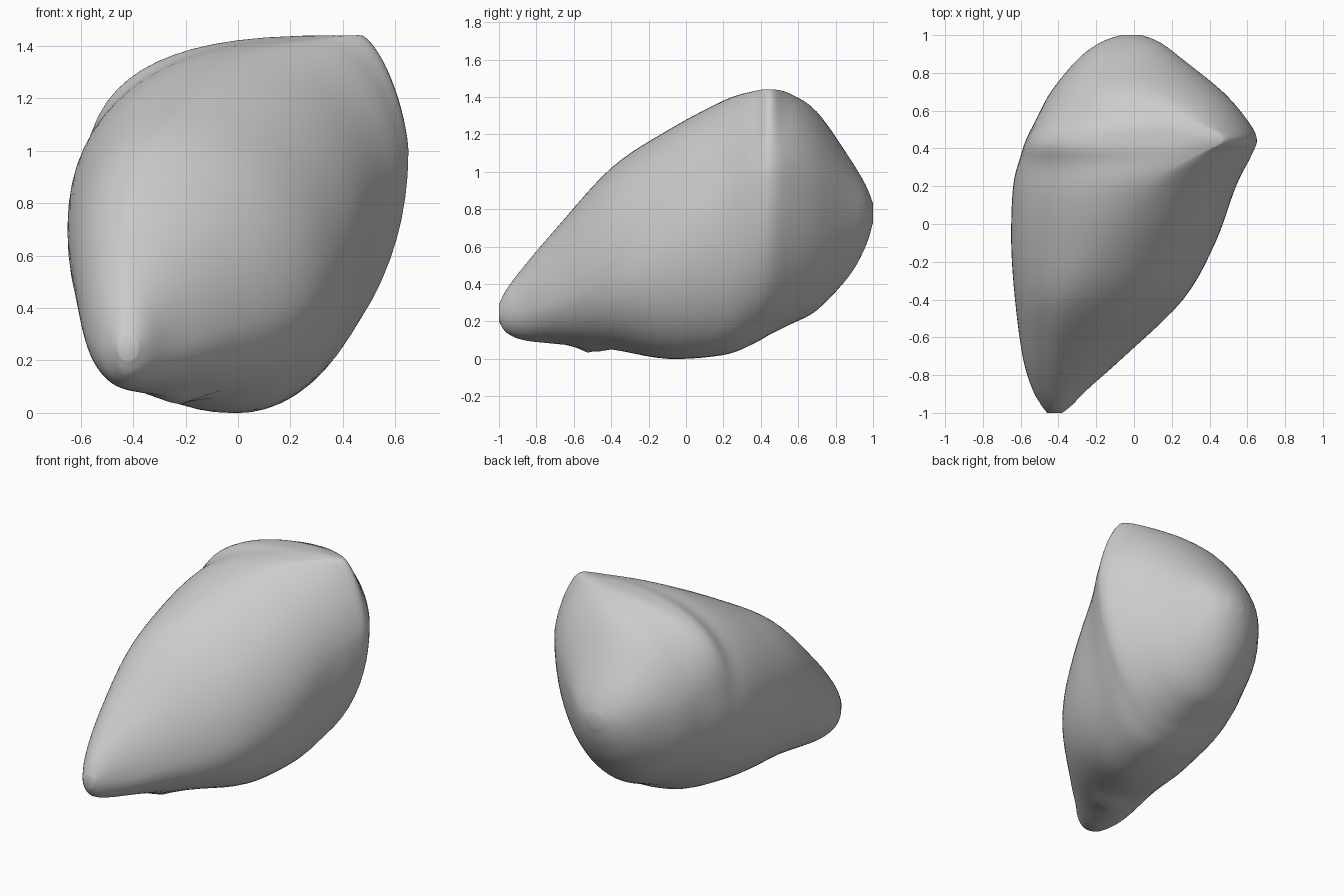
import bpy, bmesh, math
from mathutils import Vector

cube = bpy.data.objects.get("Cube")
if cube:
    bpy.data.objects.remove(cube, do_unlink=True)

# Cross-sections from the narrow nose to the broad back:
# y, left x, right x, bottom z, top z, x of top, z of left, x of bottom, z of right
SECTIONS = [
    (-1, -.46, -.38, .2, .29, -.42, .25, -.42, .25),
    (-.96, -.49, -.33, .14, .37, -.42, .25, -.42, .25),
    (-.87, -.54, -.24, .1, .49, -.42, .27, -.42, .26),
    (-.7, -.59, -.05, .08, .69, -.4, .35, -.37, .32),
    (-.4, -.63, .26, .05, 1.02, -.3, .55, -.18, .45),
    (-.1, -.65, .43, 0, 1.22, -.15, .68, -.03, .6),
    (.2, -.64, .54, .02, 1.38, .05, .78, .05, .82),
    (.36, -.6, .62, .08, 1.43, .32, .8, .05, .95),
    (.45, -.57, .65, .13, 1.44, .47, .82, .05, 1),
    (.55, -.52, .6, .18, 1.42, .3, .82, .03, 1),
    (.7, -.44, .47, .26, 1.32, .08, .82, 0, .95),
    (.87, -.3, .26, .44, 1.08, -.02, .8, -.02, .85),
    (.96, -.18, .14, .6, .93, -.02, .78, -.02, .8),
    (1, -.07, .04, .73, .83, -.02, .78, -.02, .78),
]
SIDES = 64
STEPS = 5


def blend(a, b, c, d, t):
    """Smooth curve value between b and c."""
    return b + t * ((c - a) + t * ((2*a - 5*b + 4*c - d) + t * (3*(b - c) + d - a))) / 2


def smooth_sections():
    last = len(SECTIONS) - 1
    for i in range(last):
        rows = [SECTIONS[min(max(i + k, 0), last)] for k in (-1, 0, 1, 2)]
        for s in range(STEPS):
            yield [blend(*values, s / STEPS) for values in zip(*rows)]
    yield SECTIONS[last]


def section_points(row):
    """Closed outline whose four quarters meet at the extreme points."""
    y, left, right, bottom, top, x_top, z_left, x_bottom, z_right = row
    peak = math.exp(-((y - .45) / .12) ** 2)
    points = []
    for i in range(SIDES):
        angle = math.tau * i / SIDES
        c, s = math.cos(angle), math.sin(angle)
        upper, rightward = s >= 0, c >= 0
        side_x, side_z = (right, z_right) if rightward else (left, z_left)
        end_x, end_z = (x_top, top) if upper else (x_bottom, bottom)
        power = 2
        if upper:
            power = 2 - .5 * peak if rightward else 2 + peak
        u, v = abs(c) ** (2 / power), abs(s) ** (2 / power)
        points.append(Vector((end_x + (side_x - end_x) * u, y,
                              side_z + (end_z - side_z) * v)))
    return points


# Loft the stone body
bm = bmesh.new()
rings = [[bm.verts.new(p) for p in section_points(row)] for row in smooth_sections()]
for a, b in zip(rings, rings[1:]):
    for i in range(SIDES):
        j = (i + 1) % SIDES
        bm.faces.new((a[i], a[j], b[j], b[i]))

# Close both ends
for ring in (rings[0], rings[-1]):
    centre = bm.verts.new(sum((v.co for v in ring), Vector()) / SIDES)
    for i in range(SIDES):
        bm.faces.new((ring[i], ring[(i + 1) % SIDES], centre))

# Small knob on the underside
knob = Vector((-.22, -.52, .06))
for v in bm.verts:
    reach = (v.co - knob).length / .12
    if reach < 1:
        v.co.z -= .035 * (1 - reach)

bmesh.ops.recalc_face_normals(bm, faces=bm.faces)
mesh = bpy.data.meshes.new("stone")
bm.to_mesh(mesh)
bm.free()
for face in mesh.polygons:
    face.use_smooth = True

# Grey stone material
grey = bpy.data.materials.new("stone_grey")
grey.use_nodes = True
colour = (.6, .6, .6, 1)
grey.diffuse_color = colour
grey.node_tree.nodes["Principled BSDF"].inputs["Base Color"].default_value = colour
mesh.materials.append(grey)

stone = bpy.data.objects.new("stone", mesh)
bpy.context.collection.objects.link(stone)
